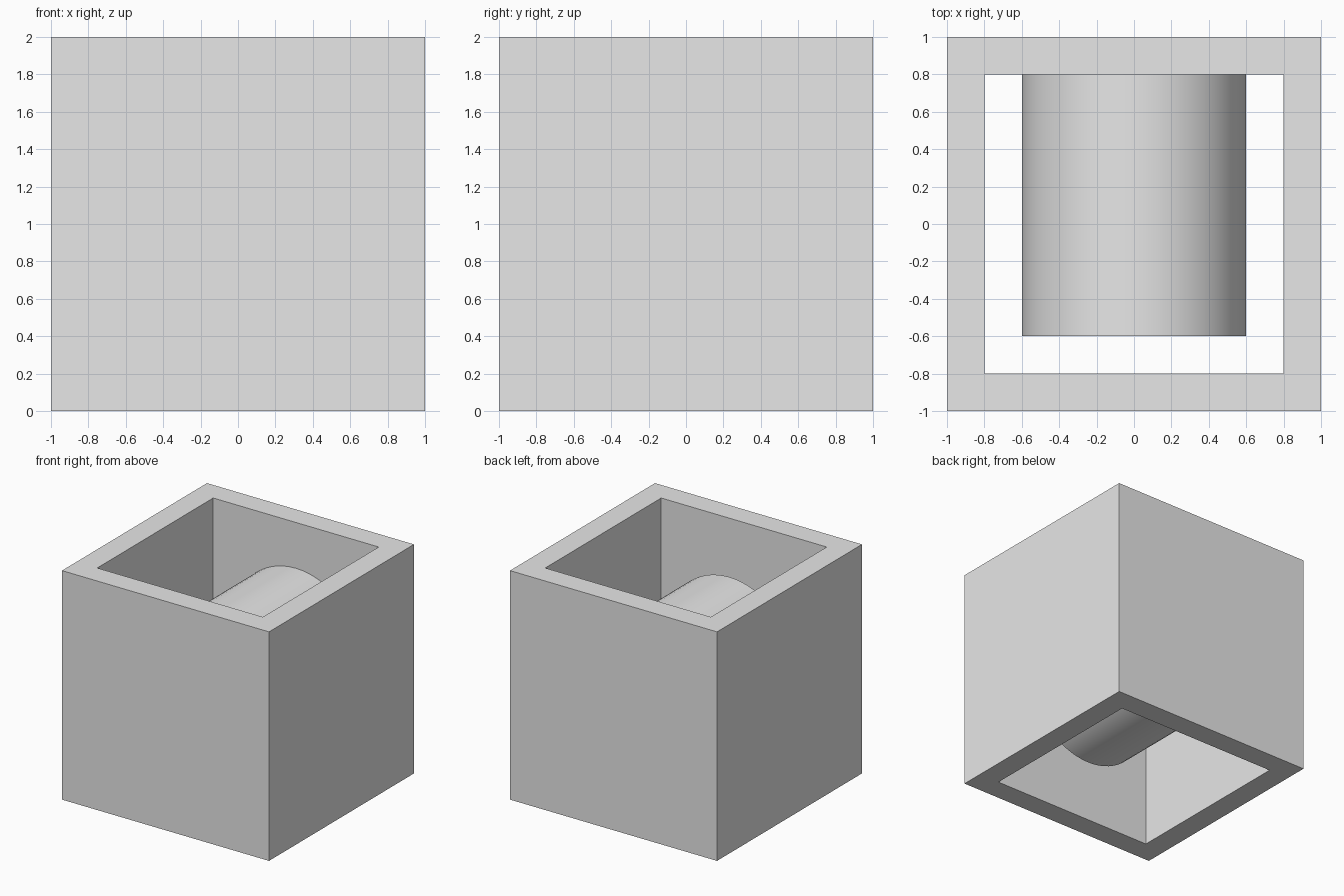
import bpy
import math

if "Cube" in bpy.data.objects:
    bpy.data.objects.remove(bpy.data.objects["Cube"], do_unlink=True)

SIZE = 2.0       # outer width, depth and height
OPENING = 1.6    # width of the square shaft
RADIUS = 0.6     # radius of the peg
PEG_FRONT = -0.6
PEG_BACK = 0.9   # ends inside the back wall

# Plain grey for the whole model
grey = bpy.data.materials.new("light grey")
grey.use_nodes = True
grey.diffuse_color = (0.8, 0.8, 0.8, 1)
grey.node_tree.nodes["Principled BSDF"].inputs["Base Color"].default_value = (0.8, 0.8, 0.8, 1)


def block(name, width, height):
    """Upright square block centred on the model's middle."""
    bpy.ops.mesh.primitive_cube_add(size=1, location=(0, 0, SIZE / 2))
    obj = bpy.context.object
    obj.name = name
    obj.scale = (width, width, height)
    bpy.ops.object.transform_apply(location=False, rotation=False, scale=True)
    obj.data.materials.append(grey)
    return obj


def combine(target, other, operation):
    """Apply a boolean and remove the second object."""
    mod = target.modifiers.new(operation.lower(), "BOOLEAN")
    mod.operation = operation
    mod.solver = "EXACT"
    mod.object = other
    bpy.ops.object.select_all(action="DESELECT")
    bpy.context.view_layer.objects.active = target
    target.select_set(True)
    bpy.ops.object.modifier_apply(modifier=mod.name)
    bpy.data.objects.remove(other, do_unlink=True)


# Box open at top and bottom
housing = block("housing_with_peg", SIZE, SIZE)
combine(housing, block("shaft_cutter", OPENING, SIZE + 1), "DIFFERENCE")

# Round peg growing forward from the back wall
bpy.ops.mesh.primitive_cylinder_add(
    vertices=64, radius=RADIUS, depth=PEG_BACK - PEG_FRONT,
    location=(0, (PEG_FRONT + PEG_BACK) / 2, SIZE / 2),
    rotation=(math.pi / 2, 0, 0))
peg = bpy.context.object
peg.name = "peg"
peg.data.materials.append(grey)
combine(housing, peg, "UNION")

# Smooth the peg, keep the box edges crisp
bpy.ops.object.shade_smooth_by_angle(angle=math.radians(30))
